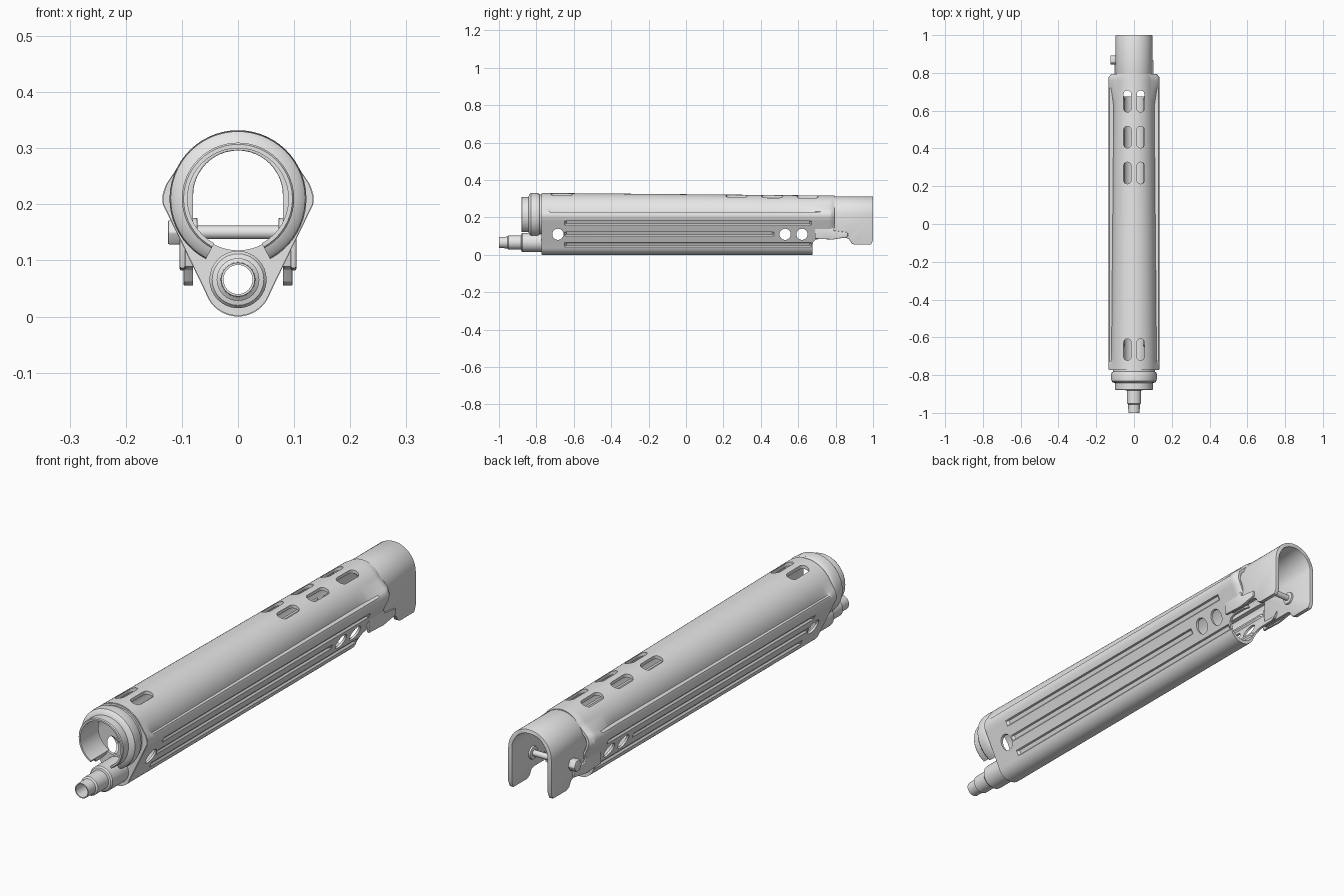
import bpy, bmesh
from math import sin, cos, pi, radians
from mathutils import Vector

if "Cube" in bpy.data.objects:
    bpy.data.objects.remove(bpy.data.objects["Cube"])

steel = bpy.data.materials.new("grey_steel")
steel.use_nodes = True
GREY = (0.8, 0.8, 0.8, 1)
steel.diffuse_color = GREY
steel.node_tree.nodes["Principled BSDF"].inputs["Base Color"].default_value = GREY
AXIS_Z = 0.21   # height of the barrel axis
TUBE_Z = 0.066  # height of the gas tube axis


def make(name, bm):
    bmesh.ops.recalc_face_normals(bm, faces=bm.faces)
    mesh = bpy.data.meshes.new(name)
    bm.to_mesh(mesh)
    bm.free()
    mesh.materials.append(steel)
    ob = bpy.data.objects.new(name, mesh)
    bpy.context.collection.objects.link(ob)
    return ob


def skin(bm, rings, wrap=False, cap=False):
    """Join equal closed rings of points with quads."""
    vs = [[bm.verts.new(p) for p in ring] for ring in rings]
    n = len(vs[0])
    for j in range(len(vs) if wrap else len(vs) - 1):
        a, b = vs[j], vs[(j + 1) % len(vs)]
        for i in range(n):
            k = (i + 1) % n
            bm.faces.new((a[i], a[k], b[k], b[i]))
    if cap:
        bm.faces.new(vs[0][::-1])
        bm.faces.new(vs[-1])


def prism(bm, points, axis, lo, hi):
    """Extrude a 2D outline along x, y or z."""
    def place(p, d):
        v = list(p)
        v.insert(axis, d)
        return v
    skin(bm, [[place(p, d) for p in points] for d in (lo, hi)], cap=True)


def circle(cx, cy, r, n=24):
    return [(cx + r * cos(2 * pi * i / n), cy + r * sin(2 * pi * i / n)) for i in range(n)]


def stadium(cx, cy, r, length):
    h = length / 2 - r
    return [(cx + r * cos(a), cy + r * sin(a) + (h if i < 9 else -h))
            for i, a in enumerate([pi * t / 8 for t in range(9)] + [pi + pi * t / 8 for t in range(9)])]


def lathe(name, profile, z, gap=0, steps=48):
    """Turn a closed (radius, y) outline about y, leaving a gap at the bottom."""
    bm = bmesh.new()
    span = 2 * pi - 2 * gap
    count = steps + 1 if gap else steps
    angles = [-pi / 2 + gap + span * i / steps for i in range(count)]
    skin(bm, [[(r * cos(a), y, z + r * sin(a)) for r, y in profile] for a in angles],
         wrap=not gap, cap=bool(gap))
    return make(name, bm)


def cut(ob, cutter):
    cutter.hide_render = True
    m = ob.modifiers.new("cut", 'BOOLEAN')
    m.object, m.operation, m.solver = cutter, 'DIFFERENCE', 'EXACT'


def bevel(ob, width, segments=2):
    m = ob.modifiers.new("bevel", 'BEVEL')
    m.width, m.segments, m.limit_method = width, segments, 'ANGLE'


def finish(ob, angle=32):
    """Bake the modifiers, then smooth the soft edges."""
    bpy.context.view_layer.update()
    baked = bpy.data.meshes.new_from_object(ob.evaluated_get(bpy.context.evaluated_depsgraph_get()))
    ob.modifiers.clear()
    ob.data = baked
    bpy.ops.object.select_all(action='DESELECT')
    ob.select_set(True)
    bpy.context.view_layer.objects.active = ob
    bpy.ops.object.shade_smooth_by_angle(angle=radians(angle))


def ramp(y, a, b, c, d):
    """0 before a, 1 from b to c, 0 after d."""
    return max(0, min(1, (y - a) / (b - a), (d - y) / (d - c)))


def section(y, scale=1.0):
    """Teardrop outline of the shell at y, clockwise from the top."""
    r = 0.121 - 0.014 * (y + 0.77) / 1.56
    channel = ramp(y, -0.75, -0.715, 0.62, 0.76)
    half = [Vector((r * sin(a), AXIS_Z + r * cos(a))) for a in [radians(55) * i / 10 for i in range(11)]]
    start, end = half[-1], Vector((0.128, 0.236))
    for i in range(1, 7):  # long side channel, sunk back to the tube
        t = i / 6
        a = radians(55 + 27 * t)
        sunk = Vector((r * sin(a), AXIS_Z + r * cos(a)))
        half.append(start.lerp(end, t).lerp(sunk, channel))
    half += [Vector(p) for p in ((0.131, 0.228), (0.135, 0.215), (0.134, 0.2))]
    top, low = half[-1], Vector((0.053, 0.033))
    inward = Vector((-0.9, 0.44))
    for z, back in ((0.17, 0.66), (0.112, 0.46), (0.054, 0.66)):  # three pressed flutes
        depth = 0.008 * ramp(y, -0.65, -0.64, back, back + 0.01)
        for dz, k in ((0.011, 0), (0.007, 1), (-0.007, 1), (-0.011, 0)):
            p = top.lerp(low, (top.y - z - dz) / (top.y - low.y))
            half.append(p + inward * depth * k)
    half += [Vector((0.06 * cos(a), 0.06 + 0.06 * sin(a))) for a in [-radians(27 + 9 * i) for i in range(7)]]
    squeeze = scale * (1 - 0.1 * max(0, (y - 0.775) / 0.02))
    outline = half + [Vector((0, 0))] + [Vector((-p.x, p.y)) for p in half[:0:-1]]
    return [(p.x * squeeze, y, 0.17 + (p.y - 0.17) * scale) for p in outline]


# Hollow handguard shell: outer skin out, inner skin back
stations = [-0.77, -0.75, -0.738, -0.726, -0.715, -0.65, -0.64, -0.2, 0.2, 0.46, 0.47,
            0.62, 0.66, 0.67, 0.72, 0.76, 0.775, 0.785, 0.795]
bm = bmesh.new()
skin(bm, [section(y) for y in stations] + [section(y, 0.915) for y in reversed(stations)], wrap=True)
shell = make("handguard_shell", bm)

# Vent slots, side holes and the cutaway under the rear
bm = bmesh.new()
for side in (-1, 1):
    for y in (-0.665, 0.27, 0.46, 0.65):
        prism(bm, stadium(0.035 * side, y, 0.02, 0.115), 2, 0.25, 0.4)
for y in (-0.685, 0.53, 0.62):
    prism(bm, circle(y, 0.11, 0.03), 0, -0.2, 0.2)
prism(bm, [(0.675, -0.1), (0.675, 0.05), (0.681, 0.07), (0.695, 0.082), (0.715, 0.086),
           (1.1, 0.086), (1.1, -0.1)], 0, -0.2, 0.2)
shell_cutter = make("shell_cutter", bm)
cut(shell, shell_cutter)
finish(shell)

# Front end plate, bored for barrel and gas tube
bm = bmesh.new()
prism(bm, [(x, z) for x, _, z in section(-0.77, 0.99)], 1, -0.773, -0.762)
plate = make("front_plate", bm)
bm = bmesh.new()
prism(bm, circle(0, AXIS_Z, 0.092, 48), 1, -0.9, -0.7)
bore_cutter = make("bore_cutter", bm)
bm = bmesh.new()
prism(bm, circle(0, TUBE_Z, 0.035), 1, -0.9, -0.7)
tube_cutter = make("tube_cutter", bm)
cut(plate, bore_cutter)
cut(plate, tube_cutter)
finish(plate)

# Stepped open collar at the front
collar = lathe("front_collar", [(0.09, -0.88), (0.097, -0.88), (0.1, -0.876), (0.1, -0.843), (0.113, -0.838),
                                (0.12, -0.83), (0.122, -0.8), (0.118, -0.787), (0.112, -0.782),
                                (0.112, -0.765), (0.09, -0.765)], AXIS_Z, gap=radians(28))
finish(collar)

# Gas tube with stepped nozzle
tube = lathe("gas_tube", [(0.026, -1), (0.03, -1), (0.031, -0.955), (0.038, -0.95), (0.038, -0.882),
                          (0.046, -0.88), (0.051, -0.874), (0.051, -0.76), (0.026, -0.76)], TUBE_Z, steps=32)
finish(tube)


# Rear sleeve: arched, open underneath, with stepped legs
def arch(r):
    return [(r * cos(pi * i / 24), 0.216 + r * sin(pi * i / 24)) for i in range(25)]


bm = bmesh.new()
prism(bm, [(0.097, 0.055)] + arch(0.097) + [(-0.097, 0.055), (-0.08, 0.055)] + arch(0.08)[::-1]
      + [(0.08, 0.055)], 1, 0.715, 1.0)
sleeve = make("rear_sleeve", bm)
bm = bmesh.new()
prism(bm, [(0.6, 0), (0.9, 0), (0.9, 0.055), (0.885, 0.062), (0.872, 0.084), (0.86, 0.089), (0.6, 0.089)],
      0, -0.2, 0.2)
prism(bm, [(0.975, 0.03), (1.03, 0.03), (1.03, 0.085), (1.0, 0.08), (0.993, 0.062)], 0, -0.2, 0.2)
sleeve_cutter = make("sleeve_cutter", bm)
cut(sleeve, sleeve_cutter)
bevel(sleeve, 0.002)
finish(sleeve)

# Side tabs joining shell and sleeve
for side, label in ((-1, "right"), (1, "left")):
    bm = bmesh.new()
    prism(bm, [(0.69, 0.086), (0.785, 0.082), (0.865, 0.095), (0.865, 0.12), (0.79, 0.13), (0.785, 0.18),
               (0.69, 0.18)], 0, 0.094 * side, 0.104 * side)
    tab = make(label + "_tab", bm)
    bevel(tab, 0.003)
    finish(tab)

# Cross pin with a hexagonal head and an inner boss
for name, r, n, lo, hi in (("cross_pin", 0.012, 20, -0.1, 0.09), ("pin_head", 0.025, 6, -0.125, -0.094),
                           ("right_pin_boss", 0.026, 20, -0.084, -0.072),
                           ("left_pin_boss", 0.026, 20, 0.072, 0.084)):
    bm = bmesh.new()
    prism(bm, circle(0.868, 0.15, r, n), 0, lo, hi)
    part = make(name, bm)
    if r > 0.02:
        bevel(part, 0.003)
    finish(part)

for cutter in (shell_cutter, bore_cutter, tube_cutter, sleeve_cutter):
    bpy.data.objects.remove(cutter)
